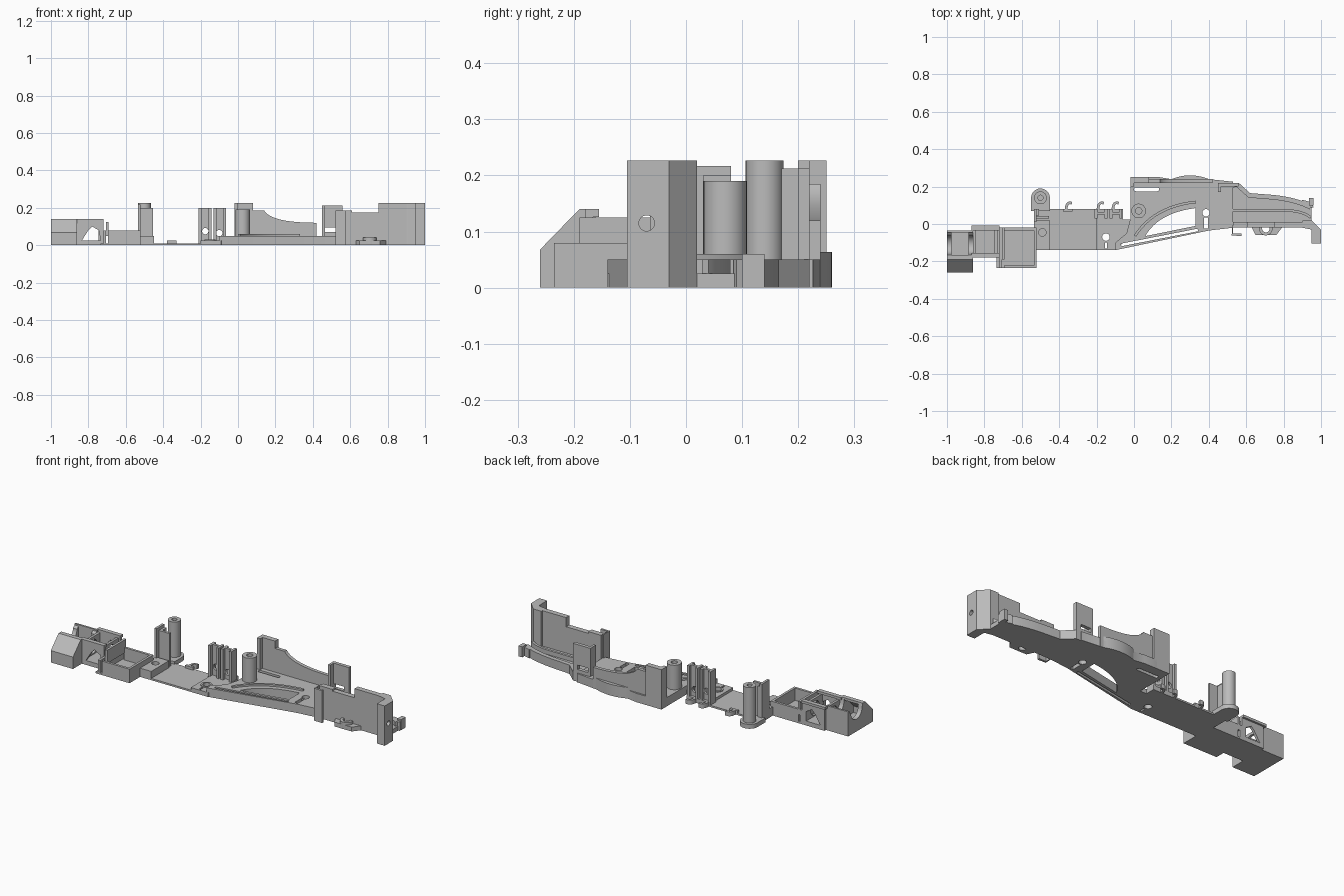
import bpy, bmesh
from math import sin, cos, radians
from mathutils import Matrix, Vector

cube = bpy.data.objects.get("Cube")
if cube:
    bpy.data.objects.remove(cube, do_unlink=True)

grey = bpy.data.materials.new("plain grey")
grey.use_nodes = True
grey.diffuse_color = (.5, .5, .5, 1)
grey.node_tree.nodes["Principled BSDF"].inputs["Base Color"].default_value = grey.diffuse_color

# Heights and thicknesses
skin, wall, floor, rim, low, mid, tall, full = .01, .014, .025, .05, .08, .14, .2, .227
# Stations from the left end to the right end
left_end, bay, tray, block, step = -1, -.86, -.72, -.52, -.2
body, tab, arm, shoulder, tip, right_end = -.02, .45, .53, .75, .95, 1
# Stations from the front to the rear
front, tray_front, plate_front, seam, plate_rear, rear = -.26, -.235, -.14, -.02, .08, .24

# World axes taken by a profile's two directions and its depth
frames = {
    "x": Matrix(((0, 0, 1), (1, 0, 0), (0, 1, 0))).to_4x4(),
    "y": Matrix(((1, 0, 0), (0, 0, 1), (0, 1, 0))).to_4x4(),
    "z": Matrix.Identity(4),
}


def arc(centre, radius, start=0, sweep=360, steps=24):
    angles = [radians(start + sweep * i / steps) for i in range(steps + (sweep < 360))]
    return [(centre[0] + radius * cos(a), centre[1] + radius * sin(a)) for a in angles]


def bow(start, control, end, steps=12):
    """Points on a smooth curve pulled toward a control point."""
    a, b, c = Vector(start), Vector(control), Vector(end)
    ratios = [i / steps for i in range(steps + 1)]
    return [tuple(a.lerp(b, t).lerp(b.lerp(c, t), t)) for t in ratios]


def band(path, width):
    """Outline of a strip lying to the right of a path."""
    points = [Vector(p) for p in path]
    inner = []
    for i, point in enumerate(points):
        along = (points[min(i + 1, len(points) - 1)] - points[max(i - 1, 0)]).normalized()
        inner.append(point + width * Vector((along.y, -along.x)))
    return [tuple(p) for p in points + inner[::-1]]


def rect(u0, u1, v0, v1):
    return [(u0, v0), (u1, v0), (u1, v1), (u0, v1)]


def prism(name, outline, bottom, top, holes=(), axis="z"):
    """Extrude a flat outline with holes along one axis."""
    curve = bpy.data.curves.new(name, "CURVE")
    curve.dimensions = "2D"
    curve.fill_mode = "BOTH"
    curve.extrude = (top - bottom) / 2
    for loop in [outline, *holes]:
        spline = curve.splines.new("POLY")
        spline.points.add(len(loop) - 1)
        for point, (u, v) in zip(spline.points, loop):
            point.co = (u, v, 0, 1)
        spline.use_cyclic_u = True
    source = bpy.data.objects.new(name + "_curve", curve)
    bpy.context.collection.objects.link(source)
    bpy.context.view_layer.update()
    graph = bpy.context.evaluated_depsgraph_get()
    mesh = bpy.data.meshes.new_from_object(source.evaluated_get(graph))
    bpy.data.objects.remove(source, do_unlink=True)
    bm = bmesh.new()
    bm.from_mesh(mesh)
    bmesh.ops.remove_doubles(bm, verts=bm.verts, dist=.0001)
    bm.transform(frames[axis] @ Matrix.Translation((0, 0, (bottom + top) / 2)))
    bmesh.ops.recalc_face_normals(bm, faces=bm.faces)
    bm.to_mesh(mesh)
    bm.free()
    mesh.materials.clear()
    mesh.materials.append(grey)
    part = bpy.data.objects.new(name, mesh)
    bpy.context.collection.objects.link(part)
    bpy.ops.object.select_all(action="DESELECT")
    part.select_set(True)
    bpy.context.view_layer.objects.active = part
    bpy.ops.object.shade_smooth_by_angle(angle=radians(30))


def box(name, x0, x1, y0, y1, top, bottom=0):
    prism(name, rect(x0, x1, y0, y1), bottom, top)


def tube(name, centre, radius, bore, top):
    prism(name, arc(centre, radius), 0, top, [arc(centre, bore)])


# Left end housing: sloped shell with notched ribs at both ends
slope = [(front, .068), (-.19, mid)]
shell = band([(front, 0), *slope, (-.165, mid)], wall)
prism("housing_front", shell, left_end, bay, axis="x")
box("housing_floor", left_end, bay, front, seam - wall, floor)
box("housing_rear_wall", left_end, bay, seam - floor, seam - wall, mid)
notch = arc((-.11, .12), rim, 180, 180, 14)
rib = [(front, 0), *slope, (-.165, mid), *notch, (seam - wall, mid), (seam - wall, 0)]
for side, x in (("left", left_end), ("right", bay - floor)):
    prism(side + "_housing_rib", rib, x, x + floor, axis="x")

# Bearing bay: floor, windowed walls with lips, and ring ribs
box("bay_floor", bay, tray, -.18, seam, floor)
window = [(bay + floor, floor), (tray - wall, floor), (tray - floor, low), (-.78, .1), (-.8, low)]
for side, y in (("front", -.18), ("rear", seam - wall)):
    prism(side + "_bay_wall", rect(bay, tray, 0, mid), y, y + wall, [window], "y")
    box(side + "_bay_lip", bay - skin, tray, y, y + floor, mid, mid - wall)
for side, x in (("left", bay), ("right", tray - floor)):
    prism(side + "_bearing_ring", rect(-.17, seam, 0, .125), x, x + wall, [arc((-.1, .07), .04)], "x")

# Open tray with low walls
box("tray_floor", tray - wall, block, tray_front, seam, skin)
for side, y in (("front", tray_front), ("rear", seam - wall)):
    box(side + "_tray_wall", tray + floor, block, y, y + wall, low)
for side, x in (("left", tray), ("right", block - wall)):
    box(side + "_tray_wall", x, x + wall, tray_front, seam, low)
box("tray_ledge", tray + wall, tray + 2 * wall, -.19, seam, .125, rim)

# Thin centre plate, screw block and stepped joint
box("centre_plate", block, step, plate_front, plate_rear, skin)
prism("screw_block", rect(block - wall, tab - .9, plate_front, -seam), 0, rim, [arc((-.49, -.045), -seam)])
joint = (-.15, -.07)
joint_slit = rect(joint[0] - skin / 2, joint[0] + skin / 2, plate_front + skin, -.1)
joint_edge = [(step, plate_rear), (step, plate_front), (-.09, plate_front), (body, -.04),
              (body, floor), (3 * body, floor), (3 * body, plate_rear)]
prism("joint_plate", joint_edge, 0, floor, [arc(joint, -seam), joint_slit])
tube("joint_boss", joint, .03, -seam, .03)
box("plate_tab", -.38, -.33, plate_rear - wall, plate_rear, floor)

# Wire hooks along the rear edge
for label, x in (("left", -.37), ("middle", step), ("right", -.12)):
    hook = band(bow((x, plate_rear - skin), (x, plate_rear + .05), (x + .04, .118)), wall)
    prism(label + "_wire_hook", hook, 0, floor)

# Rear post with its foot and bracket
post = (-.5, .14)
tube("rear_post", post, .034, wall, full)
foot = [(post[0] - rim, plate_rear - skin), (post[0] + rim, plate_rear - skin), *arc(post, rim, 0, 180)]
prism("rear_post_foot", foot, 0, floor)
bracket = post[0] - .035
box("bracket_side", bracket, bracket + wall, skin, plate_rear, full - skin)
box("bracket_back", bracket, bracket + low, .03, .03 + wall, tall)
box("bracket_rib", bracket, bracket + 2 * wall, .045, plate_rear, tall)

# Pair of drilled contact plates with end flanges
for side, x, hole in (("left", -.21, (-.175, .075)), ("right", -.13, (-.1, .065))):
    end = x + .067
    prism(side + "_contact_plate", rect(x, end, skin, tall), rim, rim + wall, [arc(hole, .017)], "y")
    for place, edge in (("outer", x), ("inner", end - wall)):
        box(f"{side}_{place}_contact_flange", edge, edge + wall, .03, plate_rear, tall)

# Main body with a curved window, slit, slot and notched hole
bulge = bow((.2, rear), (.3, .28), (.4, rear))
body_edge = [(-.1, plate_front), (.4, -.035), (arm, seam), (arm, rear - wall), *bulge[::-1],
             (.14, .25), (.06, .25), (body, rear), (body, floor), (2 * body, -.05), (-.1, -.1)]
big_window = [(.33, -.01), *bow((.06, -.065), (.13, .06), (.33, .085))]
side_slit = band([(-.07, -.105), (.34, -.025)], wall)
slot_y = .185
slot = arc((skin, slot_y), skin, 90, 180, 8) + arc((.125, slot_y), skin, -90, 180, 8)
catch = (.385, .06)
catch_slit = rect(catch[0] - skin, catch[0] + skin, -floor, .035)
prism("main_body", body_edge, 0, rim, [big_window, side_slit, slot, arc(catch, -seam), catch_slit])
prism("arch_rib", band(bow((0, -.06), (.1, .1), (.33, .125)), wall), rim - skin, rim + skin)
prism("rear_bulge", bulge, rim - skin, rim + wall)
tube("body_post", (.025, .07), .039, .017, .19)

# Stepped rear wall that dips in the middle
box("rear_wall_tall", body, plate_rear, rear - -seam, rear + skin, full)
box("rear_wall_return", body, 0, tall, rear, full)
dip = bow((mid, .185), (.18, .12), (.42, .12))
dip_edge = [(plate_rear, 0), (plate_rear, .185), *dip, (.42, 0)]
prism("rear_wall_dip", dip_edge, rear + seam, rear, axis="y")

# Slotted rear tab
tab_end, tab_rear = tab + .11, .22
tab_slot = rect(tab + wall, arm, .07, .095)
prism("rear_tab", rect(tab, tab_end, 0, .212), tall, tab_rear, [tab_slot], "y")
box("rear_tab_flange", tab, tab + wall, .17, tab_rear, .212)

# Right arm floor, screw boss and raised rails
screw = (.705, -.025)
rear_edge = [(arm, tab_rear), (tab_end, tab_rear), (.62, .165), *bow((shoulder, .155), (.88, .14), (tip, .1))]
arm_edge = [(tip, seam), (.79, seam), (.76, -.06), (.65, -.06), (.63, seam), (arm, seam)]
prism("arm_floor", rear_edge + arm_edge, 0, floor, [arc(screw, -seam)])
tube("screw_boss", screw, .036, -seam, .04)
prism("arm_rim", band(rear_edge, floor), 0, rim)
rail = [(arm - .1, plate_rear), *bow((.8, plate_rear), (.9, plate_rear), (tip, .04))]
prism("inner_rail", band(rail, wall), 0, rim)
prism("tip_hook", band([(.9, .13), (tip, .115), (tip + skin, .09)], wall), 0, rim)
box("tip_clip", tip - wall, tip + skin, .1, mid, rim + skin)

# Stepped front wall with a folded hook
steps = (("hook", arm, .61, .185), ("low", .6, shoulder, .175), ("tall", shoulder, tip, full))
for label, start, end, top in steps:
    box(label + "_front_wall", start, end, seam, skin, top)
fold = [(.575, -.05), (arm, -.05), (arm, seam), (.6, seam)]
prism("front_wall_hook", band(fold, -wall), 0, .185)

# Right end pillar, drilled, with a chamfered corner
corner = -.03
prism("end_pillar", rect(-.105, corner, 0, full), tip, right_end, [arc((-.07, .115), wall)], "x")
prism("pillar_chamfer", [(tip, corner), (right_end, corner), (tip, -seam), (tip - rim, -seam), (tip - rim, seam)],
      0, full)
